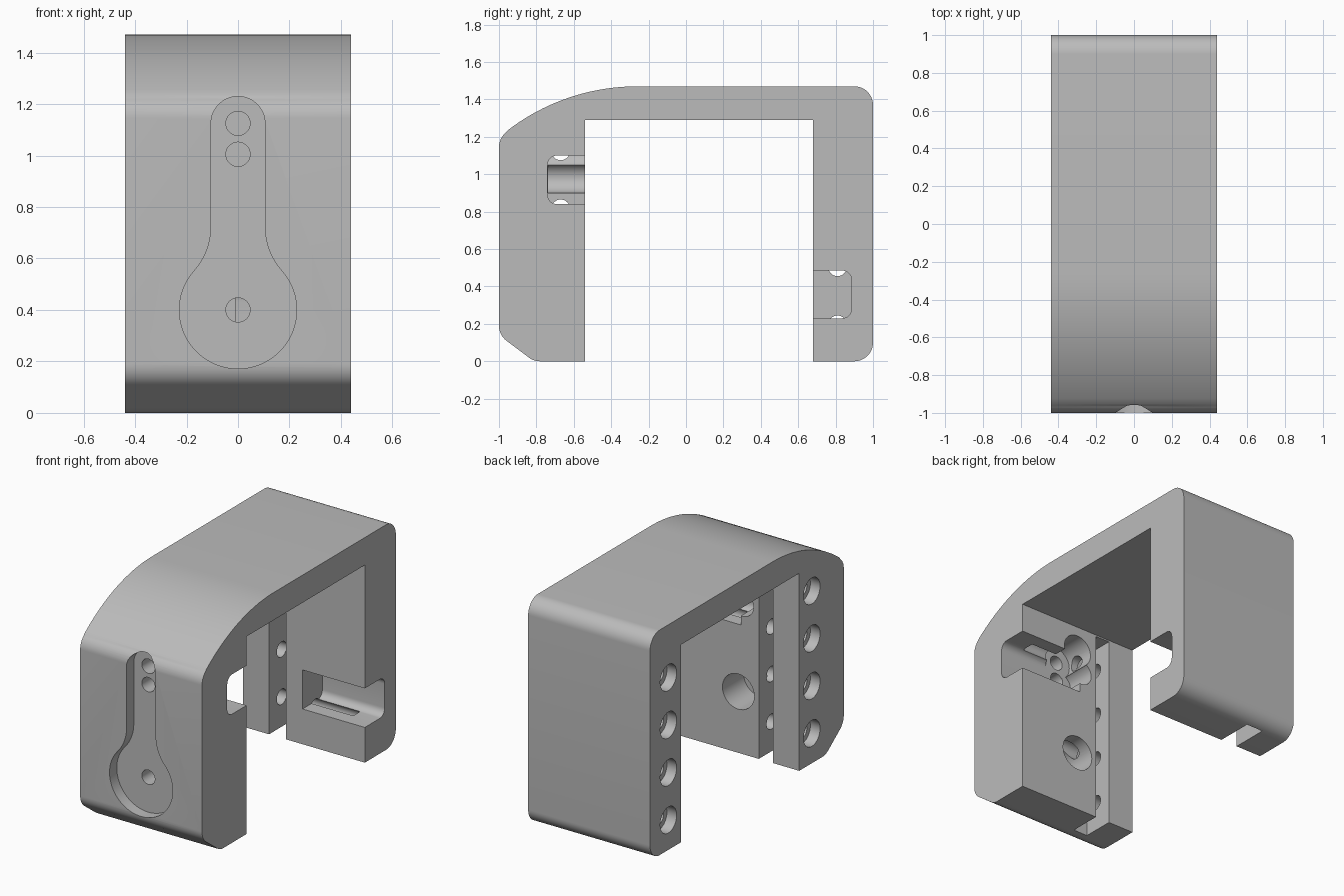
import bpy, bmesh, math

if "Cube" in bpy.data.objects:
    bpy.data.objects.remove(bpy.data.objects["Cube"])

grey = bpy.data.materials.new("plain grey")
grey.diffuse_color = (0.5, 0.5, 0.5, 1)
grey.use_nodes = True
grey.node_tree.nodes["Principled BSDF"].inputs["Base Color"].default_value = grey.diffuse_color


def arc(cx, cy, r, a0, a1, n=12):
    """Points on an arc, angles in degrees."""
    return [(cx + r * math.cos(math.radians(a0 + (a1 - a0) * i / n)),
             cy + r * math.sin(math.radians(a0 + (a1 - a0) * i / n))) for i in range(n + 1)]


def prism(name, pts, axis, lo, hi):
    """Extrude a (y, z) profile along x, or an (x, z) profile along y."""
    bm = bmesh.new()
    place = (lambda p, t: (t, p[0], p[1])) if axis == 'x' else (lambda p, t: (p[0], t, p[1]))
    a = [bm.verts.new(place(p, lo)) for p in pts]
    b = [bm.verts.new(place(p, hi)) for p in pts]
    n = len(pts)
    bm.faces.new(a)
    bm.faces.new(b[::-1])
    for i in range(n):
        bm.faces.new((a[i], b[i], b[(i + 1) % n], a[(i + 1) % n]))
    bmesh.ops.recalc_face_normals(bm, faces=bm.faces)
    me = bpy.data.meshes.new(name)
    bm.to_mesh(me)
    bm.free()
    ob = bpy.data.objects.new(name, me)
    bpy.context.collection.objects.link(ob)
    me.materials.append(grey)
    return ob


def circle(cx, cy, r, n=40):
    return arc(cx, cy, r, 0, 360, n)[:-1]


def rect(x0, x1, z0, z1):
    return [(x0, z0), (x1, z0), (x1, z1), (x0, z1)]


# Bracket body: side profile with rounded corners and a sloping front brow
R = 1.14
profile = [(-0.54, 0)]
profile += arc(-0.78, 0.1, 0.1, 270, 233, 6)
profile += arc(-0.9, 0.19, 0.1, 233, 180, 8)
profile += arc(-0.9, 1.145, 0.1, 180, 128, 8)
profile += arc(-0.26, 1.47 - R, R, 127.5, 90, 20)
profile += arc(0.9, 1.37, 0.1, 90, 0, 12)
profile += arc(0.9, 0.1, 0.1, 0, -90, 12)
profile += [(0.68, 0), (0.68, 1.29), (-0.54, 1.29)]
body = prism("bracket_body", profile, 'x', -0.44, 0.44)

cutters = []


def cut(name, pts, axis, lo, hi):
    cutters.append(prism(name, pts, axis, lo, hi))


# Keyhole shaped recess on the front, with flared neck
a = math.degrees(math.atan2(0.667, 0.745))
right = arc(0.36, 0.722, 0.255, 180 + a, 180, 10)
left = [(-x, z) for x, z in reversed(right)]
key = arc(0, 0.4, 0.228, 180 - a, 360 + a, 48)[:-1] + right + arc(0, 1.125, 0.105, 0, 180, 20) + left[:-1]
cut("keyhole_recess", key, 'y', -1.1, -0.925)

# Small front holes, with a wide bore behind the lowest one
for z in (0.4, 1.005, 1.125):
    cut("front_hole", circle(0, z, 0.047), 'y', -0.95, -0.7)
cut("rear_bore", circle(0, 0.4, 0.115), 'y', -0.76, -0.5)


# Side notches open to the right and to the inside
def notch(name, inner, deep, z0, z1, x0):
    s = 1 if deep > inner else -1
    c = deep - s * 0.05
    pts = [(inner - s * 0.05, z0)]
    pts += [(c + s * u, z0 + 0.05 + v) for u, v in arc(0, 0, 0.05, -90, 0, 8)]
    pts += [(c + s * u, z1 - 0.05 + v) for u, v in arc(0, 0, 0.05, 0, 90, 8)]
    pts += [(inner - s * 0.05, z1)]
    cut(name, pts, 'x', x0, 0.5)


notch("front_leg_notch", -0.54, -0.74, 0.84, 1.10, -0.02)
notch("back_leg_notch", 0.68, 0.885, 0.23, 0.485, -0.01)

# Rounded pocket at the closed end of the front notch
cut("pocket_top", circle(0, 1.125, 0.104), 'y', -0.742, -0.5)
cut("pocket_end", circle(-0.03, 0.98, 0.08), 'y', -0.738, -0.5)

# Vertical grooves near the left side
cut("front_leg_groove", rect(-0.252, -0.148, -0.1, 1.28), 'y', -0.75, -0.5)
cut("back_leg_groove", rect(-0.252, -0.13, -0.1, 1.466), 'y', 0.68, 0.922)

# Rows of counterbored screw holes in the left side
for y in (-0.67, 0.81):
    for i in range(4):
        z = 0.195 + 0.31 * i
        cut("screw_hole", circle(y, z, 0.05, 32), 'x', -0.45, 0.29)
        cut("screw_head_bore", circle(y, z, 0.085, 32), 'x', -0.5, -0.37)

# Apply the cuts, then remove the cutters
bpy.context.view_layer.objects.active = body
for c in cutters:
    m = body.modifiers.new("cut", 'BOOLEAN')
    m.operation = 'DIFFERENCE'
    m.solver = 'EXACT'
    m.object = c
    bpy.ops.object.modifier_apply(modifier=m.name)
for c in cutters:
    bpy.data.objects.remove(c, do_unlink=True)

body.select_set(True)
bpy.ops.object.shade_smooth_by_angle(angle=math.radians(25))
